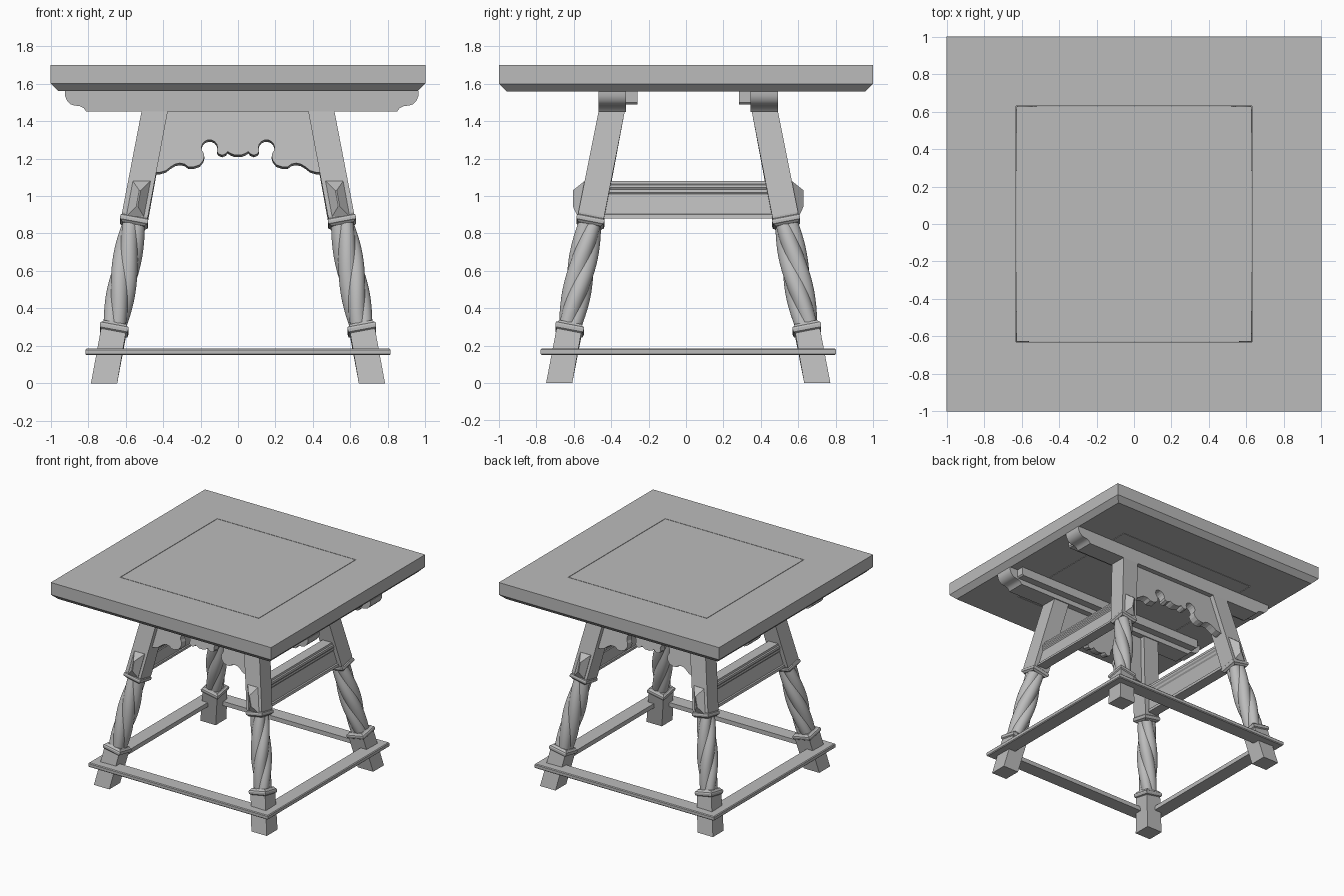
import bpy, bmesh, math
from mathutils import Vector

cube = bpy.data.objects.get("Cube")
if cube:
    bpy.data.objects.remove(cube, do_unlink=True)

GREY = (0.5, 0.5, 0.5, 1)
mat = bpy.data.materials.new("plain_grey")
mat.use_nodes = True
mat.diffuse_color = GREY
mat.node_tree.nodes["Principled BSDF"].inputs["Base Color"].default_value = GREY

Y_OFF = 0.012      # the base sits slightly behind the centre of the top
CORNERS = [(sx, sy) for sy in (-1, 1) for sx in (-1, 1)]


def loft(name, rings, closed=False, smooth=False):
    """Skin a list of equal-length point rings; cap the ends unless closed."""
    bm = bmesh.new()
    vs = [[bm.verts.new(p) for p in ring] for ring in rings]
    n = len(vs[0])
    pairs = list(zip(vs, vs[1:])) + ([(vs[-1], vs[0])] if closed else [])
    for a, b in pairs:
        for i in range(n):
            j = (i + 1) % n
            bm.faces.new((a[i], a[j], b[j], b[i]))
    if not closed:
        bm.faces.new(vs[0])
        bm.faces.new(vs[-1])
    bmesh.ops.recalc_face_normals(bm, faces=bm.faces)
    mesh = bpy.data.meshes.new(name)
    bm.to_mesh(mesh)
    bm.free()
    mesh.materials.append(mat)
    ob = bpy.data.objects.new(name, mesh)
    bpy.context.collection.objects.link(ob)
    if smooth:
        bpy.ops.object.select_all(action='DESELECT')
        ob.select_set(True)
        bpy.context.view_layer.objects.active = ob
        bpy.ops.object.shade_smooth_by_angle(angle=math.radians(30))
    return ob


def rect(hx, hy, z, cy=0):
    return [(x * hx, cy + y * hy, z) for x, y in ((-1, -1), (1, -1), (1, 1), (-1, 1))]


def place(rings, sx, sy):
    return [[(sx * p[0], sy * p[1] + Y_OFF, p[2]) for p in r] for r in rings]


def side(s, neg, pos):
    return neg if s < 0 else pos


# Table top: bevelled frame around a separate centre panel
frame = [(0.631, 1.7), (1, 1.7), (1, 1.6), (0.96, 1.56), (0.631, 1.56)]
loft("top_frame", [rect(h, h, z) for h, z in frame], closed=True)
loft("top_panel", [rect(0.627, 0.627, z) for z in (1.56, 1.7)])

# Foot stretcher: flat rectangular frame with softened edges
stretcher = [(0.12, 0.15), (0.006, 0.15), (0, 0.156), (0, 0.179), (0.006, 0.185), (0.12, 0.185)]
loft("foot_stretcher", [rect(0.815 - d, 0.79 - d, z, Y_OFF) for d, z in stretcher], closed=True)

# Splayed leg axis and the directions square to it
LEAN_X, LEAN_Y = 0.186, 0.193
U = Vector((1, 0, LEAN_X)).normalized()
V = Vector((0, 1, LEAN_Y)).normalized()


def axis(z):
    return Vector((0.715 - LEAN_X * z, 0.69 - LEAN_Y * z, z))


def square(z, h, level=False):
    u, v = (Vector((1, 0, 0)), Vector((0, 1, 0))) if level else (U, V)
    return [axis(z) + u * h * a + v * h * b for a, b in ((-1, -1), (1, -1), (1, 1), (-1, 1))]


def twist_ring(s):
    """Four-lobed section of the twisted shaft, s from 0 to 1."""
    radius = 0.066 + 0.012 * math.sin(math.pi * s)
    pts = []
    for i in range(48):
        a = math.tau * i / 48
        r = radius * (0.84 + 0.18 * abs(math.sin(2 * a)))
        turn = a - math.pi * s
        pts.append(axis(0.3 + 0.56 * s) + U * r * math.cos(turn) + V * r * math.sin(turn))
    return pts


foot = [square(0, 0.07, True)] + [square(z, h) for z, h in (
    (0.268, 0.067), (0.274, 0.075), (0.29, 0.078), (0.3, 0.075), (0.305, 0.067), (0.315, 0.06))]
block = [square(z, h) for z, h in (
    (0.84, 0.06), (0.848, 0.068), (0.852, 0.074), (0.865, 0.076), (0.875, 0.074),
    (0.88, 0.068), (0.89, 0.07))] + [square(1.455, 0.07, True)]
shaft = [twist_ring(i / 32) for i in range(33)]


def tenon_rect(hw, z0, z1, y):
    """Upright rectangle following the leg; y is a function of height."""
    return [(axis(z).x + k * hw, y(z), z)
            for k, z in ((-1, z0), (1, z0), (1, z1), (-1, z1))]


tenon = [tenon_rect(0.047, 0.89, 1.08, lambda z: axis(z).y),
         tenon_rect(0.047, 0.89, 1.08, lambda z: axis(z).y + 0.073),
         tenon_rect(0.004, 0.945, 1.03, lambda z: 0.617)]

for sx, sy in CORNERS:
    tag = side(sy, "front", "back") + "_" + side(sx, "right", "left")
    loft(tag + "_leg_foot", place(foot, sx, sy))
    loft(tag + "_leg_twist", place(shaft, sx, sy), smooth=True)
    loft(tag + "_leg_block", place(block, sx, sy))
    loft(tag + "_tenon", place(tenon, sx, sy))

# Moulded side rails, leaning with the legs
rail_half = [(0.042, 0.88), (0.042, 0.9), (0.034, 0.905), (0.034, 1.01), (0.042, 1.02),
             (0.042, 1.035), (0.05, 1.045), (0.05, 1.06), (0.042, 1.065), (0.042, 1.08)]
rail = [(axis(z).x + h, z) for h, z in rail_half]
rail += [(axis(z).x - h, z) for h, z in reversed(rail_half)]
for sx in (-1, 1):
    rings = [[(x, y, z) for x, z in rail] for y in (-0.47, 0.47)]
    loft(side(sx, "right", "left") + "_side_rail", place(rings, sx, 1))

# Scalloped aprons, leaning with the legs
scallop = [(0.5, 1.12), (0.42, 1.12), (0.385, 1.13), (0.36, 1.15), (0.335, 1.165), (0.31, 1.17),
           (0.285, 1.165), (0.265, 1.15), (0.235, 1.15), (0.205, 1.16), (0.185, 1.185),
           (0.18, 1.205)]
scallop += [(0.152 + 0.043 * math.cos(a), 1.252 + 0.043 * math.sin(a))
            for a in (math.radians(-45 + 25 * i) for i in range(11))]
scallop += [(0.105, 1.22), (0.085, 1.212), (0.065, 1.22), (0.055, 1.232), (0.04, 1.222),
            (0.02, 1.214)]
half = [(0.41, 1.455)] + scallop
outline = half + [(-x, z) for x, z in reversed(half)]
normal = Vector((0, 1, LEAN_Y)).normalized()
for sy in (-1, 1):
    rings = [[Vector((x, axis(z).y, z)) + normal * d for x, z in outline] for d in (-0.03, 0.03)]
    loft(side(sy, "front", "back") + "_apron", place(rings, 1, sy))

# Runners under the top with shaped ends, and slim inner guides
runner_end = [(0, 1.56), (0, 1.535), (0.012, 1.507), (0.03, 1.49), (0.05, 1.483),
              (0.08, 1.48), (0.1, 1.47), (0.115, 1.45)]
guide_end = [(0, 1.56), (0, 1.5), (0.01, 1.49)]


def runner(name, end, length, y0, y1, sy):
    prof = [(length - d, z) for d, z in end]
    prof += [(-x, z) for x, z in reversed(prof)]
    rings = [[(x + 0.02, y, z) for x, z in prof] for y in (y0, y1)]
    loft(name, place(rings, 1, sy), smooth=True)


for sy in (-1, 1):
    tag = side(sy, "front", "back")
    runner(tag + "_runner", runner_end, 0.944, 0.332, 0.48, sy)
    runner(tag + "_guide", guide_end, 0.87, 0.272, 0.334, sy)
